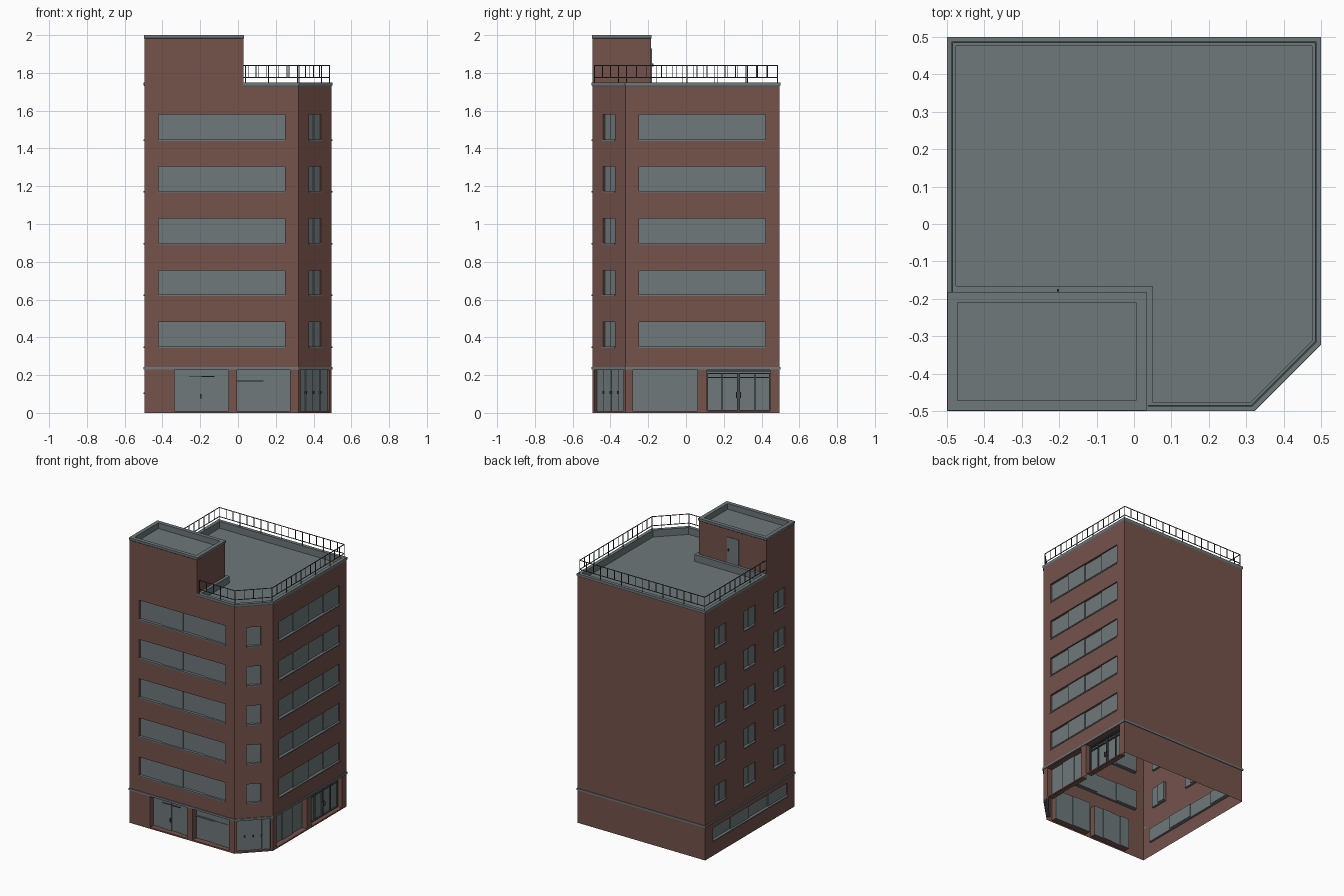
import bpy, bmesh
from mathutils import Vector

if "Cube" in bpy.data.objects:
    bpy.data.objects.remove(bpy.data.objects["Cube"])


def material(name, rgb):
    m = bpy.data.materials.new(name)
    m.diffuse_color = (*rgb, 1)
    m.use_nodes = True
    m.node_tree.nodes["Principled BSDF"].inputs["Base Color"].default_value = m.diffuse_color
    return m


BRICK = material("brown brick", (0.178, 0.085, 0.071))
GREY = material("grey glass and concrete", (0.156, 0.188, 0.195))
DARK = material("dark metal", (0.06, 0.072, 0.075))

H = 0.495      # half width of the block
CUT = 0.32     # where the chamfered corner begins
PX, PY = 0.03, -0.185   # inner corner of the stair tower
TOP = 1.74
parts = {}


def part(name, mat):
    """One growing bmesh per named part."""
    return parts.setdefault(name, (bmesh.new(), mat))[0]


def quad(bm, *pts):
    bm.faces.new([bm.verts.new(p) for p in pts])


class Side:
    """Vertical plane from a to b; u runs along it, d is the distance outward."""
    def __init__(self, a, b):
        self.a = Vector((*a, 0))
        v = Vector((*b, 0)) - self.a
        self.len = v.length
        self.t = v.normalized()
        self.n = Vector((self.t.y, -self.t.x, 0))

    def p(self, u, z, d=0.0):
        return self.a + self.t * u + self.n * d + Vector((0, 0, z))

    def box(self, name, mat, u0, u1, z0, z1, d0, d1):
        bm = part(name, mat)
        v = [bm.verts.new(self.p(u, z, d)) for d in (d0, d1) for z in (z0, z1) for u in (u0, u1)]
        for f in ((0, 2, 3, 1), (4, 5, 7, 6), (0, 1, 5, 4), (2, 6, 7, 3), (0, 4, 6, 2), (1, 3, 7, 5)):
            bm.faces.new([v[i] for i in f])

    def wall(self, name, z0, z1, holes=()):
        """Wall sheet with rectangular openings and brick reveals."""
        bm = part(name, BRICK)
        us = sorted({0, self.len, *(h[i] for h in holes for i in (0, 1))})
        zs = sorted({z0, z1, *(h[i] for h in holes for i in (2, 3))})
        for u, uu in zip(us, us[1:]):
            for z, zz in zip(zs, zs[1:]):
                cu, cz = (u + uu) / 2, (z + zz) / 2
                if not any(h[0] < cu < h[1] and h[2] < cz < h[3] for h in holes):
                    quad(bm, self.p(u, z), self.p(uu, z), self.p(uu, zz), self.p(u, zz))
        for a, b, c, e, dep in holes:
            ring = [(a, c), (a, e), (b, e), (b, c)]
            for (u, z), (uu, zz) in zip(ring, ring[1:] + ring[:1]):
                quad(bm, self.p(u, z), self.p(u, z, -dep), self.p(uu, zz, -dep), self.p(uu, zz))

    def panes(self, name, hole, n):
        """Sliding panes, alternately stepped in depth."""
        a, b, c, e, dep = hole
        w = (b - a) / n
        for i in range(n):
            d = -dep + 0.006 * (i % 2)
            self.box(name, GREY, a + i * w, a + (i + 1) * w, c, e, d - 0.006, d)

    def sill(self, hole):
        self.box("window_sills", GREY, hole[0], hole[1], hole[2] - 0.006, hole[2] + 0.002, -0.015, 0.005)


def inset(pts, d):
    """Offset a counter-clockwise outline inward by d."""
    out = []
    for i, c in enumerate(pts):
        c = Vector(c)
        e0 = (c - Vector(pts[i - 1])).normalized()
        e1 = (Vector(pts[(i + 1) % len(pts)]) - c).normalized()
        n0, n1 = Vector((-e0.y, e0.x)), Vector((-e1.y, e1.x))
        out.append(c + (n0 + n1) * d / (1 + n0.dot(n1)))
    return out


def ring(name, pts, d_out, d_in, z_out, z_in, z_top):
    """Band following an outline: outer face, flat top, underside, inner face."""
    bm = part(name, GREY)
    o, i = inset(pts, d_out), inset(pts, d_in)
    loops = [[(*q, z) for q in poly] for poly, z in ((o, z_out), (o, z_top), (i, z_top), (i, z_in))]
    n = len(pts)
    for r, s in zip(loops, loops[1:] + loops[:1]):
        for k in range(n):
            m = (k + 1) % n
            quad(bm, r[k], r[m], s[m], s[k])


def deck(name, pts, d, z):
    bm = part(name, GREY)
    bm.faces.new([bm.verts.new((*q, z)) for q in inset(pts, d)])


# Main block sides
outline = [(-H, -H), (CUT, -H), (H, -CUT), (H, H), (-H, H)]
front, corner, right, back, left = [Side(a, b) for a, b in zip(outline, outline[1:] + outline[:1])]
levels = [(0.35 + 0.274 * i, 0.48 + 0.275 * i) for i in range(5)]
mid = corner.len / 2

# Upper windows
upper = {
    front: [(H - 0.42, H + 0.25, z, zz, 0.015) for z, zz in levels],
    corner: [(mid - 0.046, mid + 0.046, z, zz, 0.015) for z, zz in levels],
    right: [(CUT - 0.25, CUT + 0.42, z, zz, 0.015) for z, zz in levels],
    left: [(H - y - 0.0625, H - y + 0.0625, z, zz, 0.015) for z, zz in levels for y in (0.325, 0.0, -0.33)],
    back: [],
}
count = {front: 4, corner: 2, right: 4, left: 2}
for s, holes in upper.items():
    for h in holes:
        s.panes("upper_windows", h, count[s])
        s.sill(h)

# Ground floor openings
entrance = (H - 0.335, H - 0.05, 0.01, 0.226, 0.04)
display = (H - 0.005, H + 0.275, 0.01, 0.226, 0.04)
corner_door = (0.015, corner.len - 0.015, 0.01, 0.226, 0.02)
side_display = (CUT - 0.28, CUT + 0.06, 0.01, 0.226, 0.04)
shop = (CUT + 0.11, CUT + 0.445, 0.01, 0.226, 0.04)
strip = (H - 0.41, H + 0.42, 0.105, 0.195, 0.015)
ground = {front: [entrance, display], corner: [corner_door], right: [side_display, shop], left: [strip], back: []}
for name, s in zip(("front", "corner", "right", "back", "left"), (front, corner, right, back, left)):
    s.wall(name + "_wall", 0, TOP, upper[s] + ground[s])
front.panes("entrance_doors", entrance, 4)
front.panes("display_window", display, 2)
corner.panes("corner_doors", corner_door, 4)
right.panes("side_display_window", side_display, 3)
right.panes("shop_glass", shop, 1)
left.panes("strip_window", strip, 4)
left.sill(strip)

# Entrance transom, handle and display crossbar
front.box("entrance_transom", DARK, H - 0.26, H - 0.125, 0.19, 0.194, -0.035, -0.028)
front.box("entrance_handle", DARK, H - 0.2, H - 0.192, 0.075, 0.1, -0.036, -0.022)
front.box("display_crossbar", GREY, display[0], display[1], 0.165, 0.171, -0.04, -0.03)
for i in (1, 2, 3):
    u = corner_door[0] + (corner_door[1] - corner_door[0]) * i / 4
    corner.box("corner_handles", DARK, u - 0.004, u + 0.004, 0.1, 0.115, -0.02, -0.008)

# Shop frame: heads, posts and double door
for z in (0.01, 0.185, 0.206, 0.218):
    right.box("shop_frame", DARK, shop[0], shop[1], z, z + 0.006, -0.04, -0.03)
for y in (0.113, 0.19, 0.274, 0.282, 0.365, 0.442):
    right.box("shop_frame", DARK, CUT + y - 0.003, CUT + y + 0.003, 0.01, 0.206, -0.04, -0.03)
for y in (0.267, 0.289):
    right.box("shop_handles", DARK, CUT + y - 0.003, CUT + y + 0.003, 0.08, 0.11, -0.035, -0.022)

# Band above the ground floor
ring("ground_cornice", outline, -0.005, 0.0, 0.23, 0.23, 0.243)

# Main roof with parapet coping
roof = [(PX, -H), (CUT, -H), (H, -CUT), (H, H), (-H, H), (-H, PY), (PX, PY)]
ring("roof_parapet", roof, -0.004, 0.02, TOP - 0.006, 1.695, 1.748)
deck("roof_deck", roof, 0.02, 1.7)

# Stair tower
tower = [(-H, -H), (PX, -H), (PX, PY), (-H, PY)]
sides = [Side(a, b) for a, b in zip(tower, tower[1:] + tower[:1])]
for s in sides:
    s.wall("stair_tower", TOP, 1.993)
ring("tower_parapet", tower, -0.003, 0.024, 1.985, 1.955, 2.0)
deck("tower_deck", tower, 0.024, 1.96)
door = sides[2]
door.box("roof_door", GREY, PX + 0.19, PX + 0.28, 1.75, 1.93, -0.004, 0.004)
door.box("roof_door_handle", DARK, PX + 0.2, PX + 0.206, 1.835, 1.85, 0.004, 0.012)

# Roof railing
K = 0.485
path = [(PX + 0.01, -K), (CUT - 0.005, -K), (K, -CUT + 0.005), (K, K), (-K, K), (-K, PY)]
for a, b in zip(path, path[1:]):
    s = Side(a, b)
    for z in (1.773, 1.837):
        s.box("railing", DARK, 0, s.len, z, z + 0.004, -0.002, 0.002)
    n = round(s.len / 0.055)
    for i in range(n + 1):
        u = s.len * i / n
        low = 1.745 if i % 3 == 0 or i == n else 1.775
        s.box("railing", DARK, u - 0.002, u + 0.002, low, 1.838, -0.002, 0.002)

# Turn every part into an object
for name, (bm, mat) in parts.items():
    bmesh.ops.remove_doubles(bm, verts=bm.verts, dist=0.00001)
    if not name.endswith(("_wall", "_deck", "stair_tower")):
        bmesh.ops.recalc_face_normals(bm, faces=bm.faces)
    me = bpy.data.meshes.new(name)
    bm.to_mesh(me)
    bm.free()
    me.materials.append(mat)
    bpy.context.collection.objects.link(bpy.data.objects.new(name, me))
